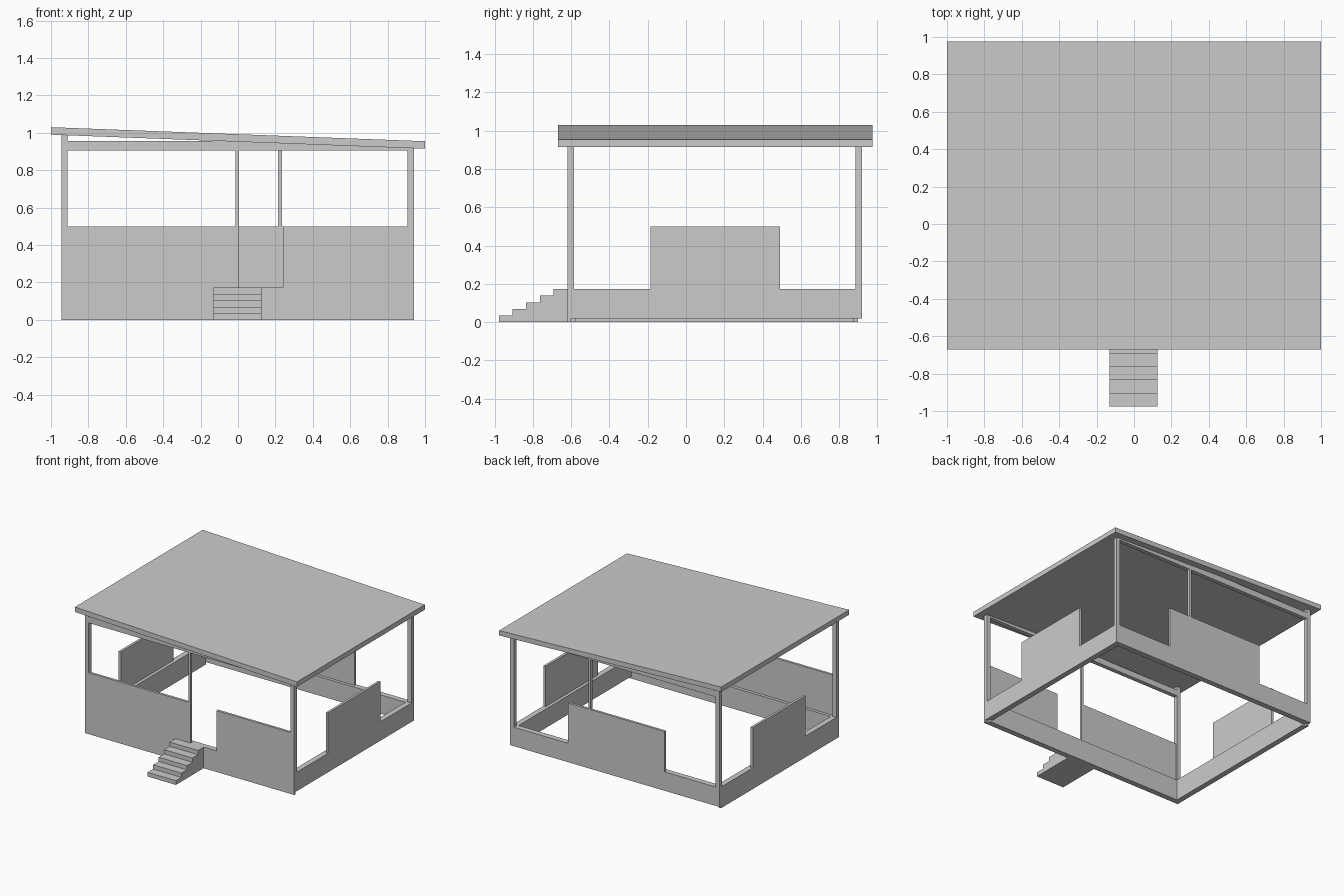
import bpy, bmesh

if "Cube" in bpy.data.objects:
    bpy.data.objects.remove(bpy.data.objects["Cube"])

grey = bpy.data.materials.new("light_grey")
grey.diffuse_color = (0.6, 0.6, 0.6, 1)
grey.use_nodes = True
grey.node_tree.nodes["Principled BSDF"].inputs["Base Color"].default_value = grey.diffuse_color


def prism(name, outline, place, near, far):
    """Extrude a 2D outline between two depths; place maps (u, v, depth) to xyz."""
    bm = bmesh.new()
    a = [bm.verts.new(place(u, v, near)) for u, v in outline]
    b = [bm.verts.new(place(u, v, far)) for u, v in outline]
    bm.faces.new(a)
    bm.faces.new(b[::-1])
    n = len(a)
    for i in range(n):
        j = (i + 1) % n
        bm.faces.new((a[j], a[i], b[i], b[j]))
    bmesh.ops.recalc_face_normals(bm, faces=bm.faces)
    mesh = bpy.data.meshes.new(name)
    bm.to_mesh(mesh)
    bm.free()
    mesh.materials.append(grey)
    ob = bpy.data.objects.new(name, mesh)
    bpy.context.collection.objects.link(ob)
    return ob


def along_x(u, v, d):
    return (u, d, v)


def along_y(u, v, d):
    return (d, u, v)


def box(name, x0, x1, y0, y1, z0, z1):
    return prism(name, [(x0, z0), (x1, z0), (x1, z1), (x0, z1)], along_x, y0, y1)


def raised(a, b, c, d, z0):
    """Low wall from a to d with a taller panel between b and c."""
    return [(a, z0), (d, z0), (d, LOW), (c, LOW), (c, HIGH), (b, HIGH), (b, LOW), (a, LOW)]


def roof_under(x):
    return 0.99 - 0.0375 * (x + 1)


X0, X1, Y0, Y1 = -0.945, 0.94, -0.62, 0.92
LOW, HIGH, PANEL, BASE, POST = 0.172, 0.5, 0.02, 0.045, 0.034

# Sloping roof slab
prism("roof", [(-1, 0.99), (1, 0.915), (1, 0.955), (-1, 1.03)], along_x, -0.67, 0.975)

# Front wall with entrance gap, back wall with raised middle
prism("front_wall", [(X0, 0), (X1, 0), (X1, HIGH), (0.24, HIGH), (0.24, LOW),
                     (-0.013, LOW), (-0.013, HIGH), (X0, HIGH)], along_x, Y0, Y0 + PANEL)
prism("back_wall", raised(X0, -0.45, 0.42, X1, 0.018), along_x, Y1 - PANEL, Y1)

# Thicker low base inside the front and back walls
box("front_base", X0 + PANEL, X1 - PANEL, Y0 + PANEL, Y0 + BASE, 0.0, LOW)
box("back_base", X0 + PANEL, X1 - PANEL, Y1 - BASE, Y1 - PANEL, 0.018, LOW)

# Side walls and their bases
for side, edge, s, z0 in (("left", X0, 1, 0.0), ("right", X1, -1, 0.018)):
    prism(side + "_wall", raised(Y0 + PANEL, -0.185, 0.49, Y1 - PANEL, z0),
          along_y, edge, edge + s * PANEL)
    prism(side + "_base", [(Y0 + BASE, z0), (Y1 - BASE, z0), (Y1 - BASE, LOW), (Y0 + BASE, LOW)],
          along_y, edge + s * PANEL, edge + s * BASE)

# Corner posts cut to the roof slope
for xn, x in (("left", X0), ("right", X1 - POST)):
    for yn, y, z in (("front", Y0, LOW), ("back", Y1 - POST, LOW)):
        prism(f"{yn}_{xn}_post", [(x, z), (x + POST, z), (x + POST, roof_under(x + POST)),
                                  (x, roof_under(x))], along_x, y, y + POST)

# Beams along the front and back, and slim middle posts under them
box("front_beam", X0 + POST, X1 - POST, Y0, Y0 + POST, 0.905, 0.955)
box("back_beam", X0 + POST, X1 - POST, Y1 - POST, Y1, 0.905, 0.955)
box("front_middle_post", -0.013, 0.006, Y0, Y0 + PANEL, LOW, 0.905)
box("back_middle_post", 0.214, 0.234, Y1 - PANEL, Y1, HIGH, 0.905)

# Entrance stairs as one stepped profile
steps = 5
run, rise = 0.071, LOW / steps
profile = [(Y0, 0), (-0.977, 0)]
for i in range(steps):
    y = -0.977 + i * run
    profile.append((y, (i + 1) * rise))
    profile.append((y + run if i < steps - 1 else Y0, (i + 1) * rise))
prism("stairs", profile, along_y, -0.13, 0.125)
